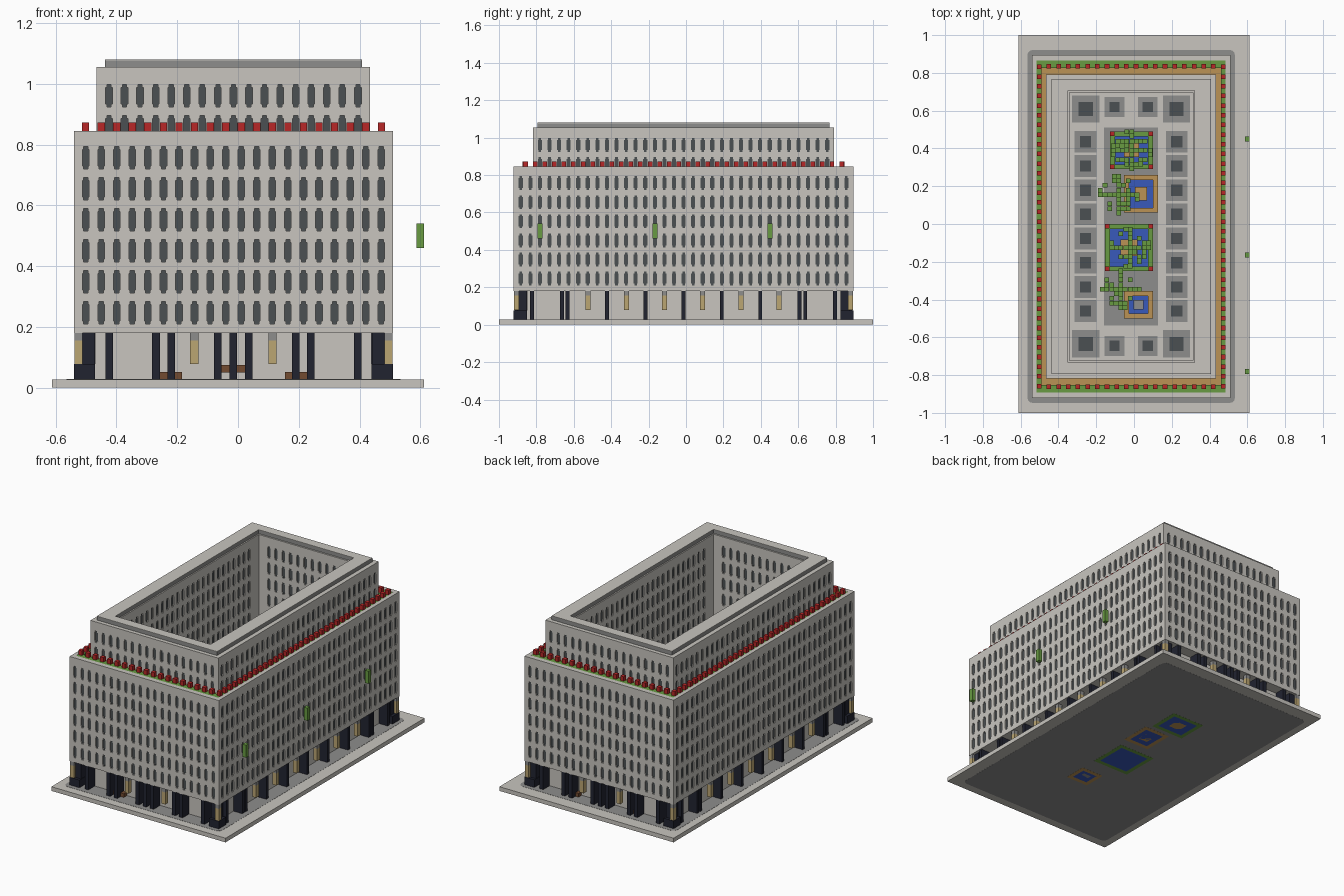
import bpy, bmesh, math, random
from mathutils import Matrix, Vector

cube = bpy.data.objects.get("Cube")
if cube:
    bpy.data.objects.remove(cube)
random.seed(4)


def material(name, r, g, b):
    m = bpy.data.materials.new(name)
    m.use_nodes = True
    m.diffuse_color = (r, g, b, 1)
    m.node_tree.nodes["Principled BSDF"].inputs["Base Color"].default_value = (r, g, b, 1)
    return m


STONE = material("pale stone", .58, .56, .52)
GREY = material("dark grey stone", .27, .27, .265)
GLASS = material("slate glass", .07, .08, .085)
BLACK = material("blue black", .015, .017, .03)
RED = material("flower red", .48, .02, .02)
GREEN = material("leaf green", .14, .33, .055)
TAN = material("tan wood", .50, .29, .09)
GOLD = material("pale gold", .50, .38, .17)
BLUE = material("water blue", .04, .10, .50)
BROWN = material("brown wood", .17, .07, .03)

MID = Vector((-.015, -.013, 0))      # centre of the building on its plot
PITCH = .0512                        # window spacing
RECESS = .006                        # window depth


def finish(name, bm, mats, offset=MID):
    me = bpy.data.meshes.new(name)
    bm.to_mesh(me)
    bm.free()
    for m in mats:
        me.materials.append(m)
    ob = bpy.data.objects.new(name, me)
    ob.location = offset
    bpy.context.scene.collection.objects.link(ob)
    return ob


def boxes(name, mat, items, offset=MID):
    """Each item is (centre x, centre y, size x, size y, bottom, top)."""
    bm = bmesh.new()
    for x, y, sx, sy, z0, z1 in items:
        mx = Matrix.Translation((x, y, (z0 + z1) / 2)) @ Matrix.Diagonal((sx, sy, z1 - z0, 1))
        bmesh.ops.create_cube(bm, size=1, matrix=mx)
    return finish(name, bm, [mat], offset)


def ring(ox, oy, ix, iy, z0, z1, cx=0, cy=0):
    """Four boxes making a rectangular frame from half sizes."""
    tx, ty = ox - ix, oy - iy
    out = [(cx + s * (ox - tx / 2), cy, tx, 2 * oy, z0, z1) for s in (-1, 1)]
    return out + [(cx, cy + s * (oy - ty / 2), 2 * ix, ty, z0, z1) for s in (-1, 1)]


def facade(name, turn, dist, half, z0, z1, count, rows):
    """Wall with shallow stepped windows, turned in quarter turns."""
    us, zs = [-half], [z0]
    for i in range(count):
        c = (i - (count - 1) / 2) * PITCH
        us += [c - .011, c - .007, c + .007, c + .011]
    for r in rows:
        zs += [r - .037, r - .027, r + .027, r + .037]
    us.append(half)
    zs.append(z1)

    def depth(i, j):
        a, b = i % 4, j % 4
        if not (0 <= i < len(us) - 1 and 0 <= j < len(zs) - 1) or a == 0 or b == 0:
            return 0
        return RECESS if a == 2 or b == 2 else 0

    bm = bmesh.new()
    rot = Matrix.Rotation(turn * math.pi / 2, 3, 'Z')

    def quad(pts, mat=0):
        f = bm.faces.new([bm.verts.new(rot @ Vector((u, d - dist, z))) for u, d, z in pts])
        f.material_index = mat

    for i in range(len(us) - 1):
        for j in range(len(zs) - 1):
            a, b, c, e, d = us[i], us[i + 1], zs[j], zs[j + 1], depth(i, j)
            quad([(a, d, c), (b, d, c), (b, d, e), (a, d, e)], 1 if d else 0)
            n, t = depth(i + 1, j), depth(i, j + 1)
            if n != d:
                quad([(b, d, c), (b, n, c), (b, n, e), (b, d, e)])
            if t != d:
                quad([(a, d, e), (b, d, e), (b, t, e), (a, t, e)])
    bmesh.ops.remove_doubles(bm, verts=bm.verts, dist=1e-5)
    bmesh.ops.recalc_face_normals(bm, faces=bm.faces)
    # An open sheet may be oriented inward: make the wall face outward
    out = rot @ Vector((0, -1, 0))
    if max(bm.faces, key=lambda f: f.calc_area()).normal.dot(out) < 0:
        bmesh.ops.reverse_faces(bm, faces=bm.faces)
    finish(name, bm, [STONE, GLASS])


# Plot slab and chamfered pavement
boxes("base_slab", STONE, [(0, 0, 1.225, 2, .001, .0275)], (0, 0, 0))
path = boxes("pavement", GREY, [(0, 0, 1.1, 1.87, .0005, .0285)])
bev = path.modifiers.new("corners", 'BEVEL')
bev.limit_method = 'WEIGHT'
weights = path.data.attributes.new("bevel_weight_edge", 'FLOAT', 'EDGE')
for e in path.data.edges:
    a, b = (path.data.vertices[v].co for v in e.vertices)
    weights.data[e.index].value = 1.0 if abs(a.z - b.z) > .01 else 0.0
bev.width, bev.segments = .03, 3

# Outer, upper and courtyard walls
storeys = [.247 + .102 * k for k in range(8)]
SIDES = ("front", "left", "back", "right")
for k, side in enumerate(SIDES):
    long = k % 2
    facade(side + "_wall", k, (.908, .525)[long], (.525, .908)[long], .2, .8,
           (20, 35)[long], storeys[:6])
    facade(side + "_upper_wall", k, (.805, .45)[long], (.45, .805)[long], .8, 1.03,
           (17, 31)[long], storeys[6:])
    facade(side + "_courtyard_wall", k, (-.71, -.327)[long], (.327, .71)[long], .18, 1.03,
           (11, 25)[long], storeys)

# Horizontal bands: arcade core, soffit, parapet, roof and cap
boxes("arcade_core", STONE, ring(.455, .838, .327, .71, .025, .18))
boxes("soffit", STONE, ring(.525, .908, .455, .838, .18, .2))
boxes("parapet", STONE, ring(.525, .908, .50, .878, .8, .845))
boxes("upper_roof", STONE, ring(.45, .805, .327, .71, 1.03, 1.055))
boxes("cap_band", GREY, ring(.4225, .78, .335, .72, 1.055, 1.077))
boxes("cap_top", STONE, ring(.4225, .78, .335, .72, 1.077, 1.08))

# Terrace with hedge and flowers
boxes("terrace_deck", TAN, ring(.475, .84, .45, .805, .79, .83))
boxes("terrace_hedge", GREEN, ring(.50, .878, .475, .84, .79, .844))
flowers = [(s * .487, (i - 16.5) * PITCH, .024, .024, .84, .873) for i in range(34) for s in (-1, 1)]
flowers += [((i - 9.5) * PITCH, s * .848, .024, .024, .84, .873) for i in range(1, 19) for s in (-1, 1)]
boxes("terrace_flowers", RED, flowers)

# Arcade fins, lanterns and corner piers, mirrored on both axes
fins, lamps, tops = [], [], []
for s in (-1, 1):
    for m in (-1, 1):
        fins += [(m * x, s * .868, .025, .07, .025, .18) for x in (.051, .205, .255, .409)]
        fins += [(s * .482, m * y, .07, .02, .025, .18) for y in (.204, .41, .62, .65, .81)]
        fins += [(s * .482, m * .865, .05, .05, .025, .18), (s * .49, m * .873, .07, .07, .025, .077)]
        spots = [(m * .129, s * .885), (s * .51, m * .893)]
        spots += [(s * .505, m * y) for y in (.102, .306, .51)]
        lamps += [(x, y, .027, .027, .078, .155) for x, y in spots]
        tops += [(x, y, .027, .027, .155, .18) for x, y in spots]
    fins += [(0, s * .868, .025, .07, .025, .18), (s * .482, 0, .07, .02, .025, .18)]
boxes("arcade_fins", BLACK, fins)
boxes("lanterns", GOLD, lamps)
boxes("lantern_tops", GREY, tops)
benches = [(m * .215, s * .855, .09, .03, .028, .052) for s in (-1, 1) for m in (-1, 1)]
boxes("benches", BROWN, benches + [(0, s * .85, .08, .02, .05, .075) for s in (-1, 1)])

# Hanging green boxes beside the left wall
boxes("hanging_greenery", GREEN, [(.6, y, .025, .026, .46, .54) for y in (-.78, -.165, .45)], (0, 0, 0))

# Courtyard paving and square bays
boxes("courtyard_paving", STONE, ring(.327, .71, .143, .525, .025, .034))
bays = [(s * .242, (i - 3.5) * .128, .115) for i in range(8) for s in (-1, 1)]
bays += [(s * .24, m * .622, .145) for s in (-1, 1) for m in (-1, 1)]
bays += [(s * .088, m * .632, .105) for s in (-1, 1) for m in (-1, 1)]
boxes("bay_plates", GREY, [(x, y, w, w, .025, .037) for x, y, w in bays])
boxes("bay_curbs", GREY, [(x, y, w * .75, w * .75, .025, .04) for x, y, w in bays])
boxes("bay_centres", GLASS, [(x, y, w * .52, w * .52, .025, .043) for x, y, w in bays])

# Pools: (name, x, y, half x, half y, rim colour)
POOLS = [("north_garden", -.013, .39, .114, .1, GREEN), ("north_pool", .037, .16, .09, .1, TAN),
         ("south_garden", -.026, -.125, .127, .125, GREEN), ("south_pool", .024, -.428, .077, .073, TAN)]
for name, x, y, hx, hy, rim in POOLS:
    boxes(name + "_rim", rim, ring(hx, hy, hx - .026, hy - .026, 0, .055, x, y), (0, 0, 0))
    boxes(name + "_water", BLUE, [(x, y, 2 * hx - .052, 2 * hy - .052, 0, .045)], (0, 0, 0))
    boxes(name + "_island", GREY if name == "south_pool" else TAN,
          [(x, y, hx * .7, hy * .7, 0, .06)], (0, 0, 0))
    if rim == GREEN:
        boxes(name + "_flowers", RED, [(x + s * (hx - .012), y + m * (hy - .012), .024, .024, .05, .075)
                                       for s in (-1, 1) for m in (-1, 1)], (0, 0, 0))

# Block-built trees with seeded canopies: (name, x, y, reach, fill)
TREES = [("north_garden_tree", -.013, .39, 4, .5), ("north_pool_tree", -.08, .155, 4, .35),
         ("south_garden_tree", -.02, -.125, 4, .45), ("south_pool_tree", -.07, -.345, 4, .35)]
for name, x, y, n, fill in TREES:
    boxes(name + "_trunk", BROWN, [(x, y, .024, .024, .028, .17)], (0, 0, 0))
    leaves = []
    for i in range(-n, n + 1):
        for j in range(-n, n + 1):
            spread = abs(i) + abs(j)
            if spread < 2 or (spread < 6 and random.random() < fill) or (i * j == 0 and spread <= n):
                z = .16 - .008 * spread + random.choice((0, .02, .04))
                leaves.append((x + i * .0245, y + j * .0245, .024, .024, z, z + .025))
    boxes(name + "_leaves", GREEN, leaves, (0, 0, 0))
